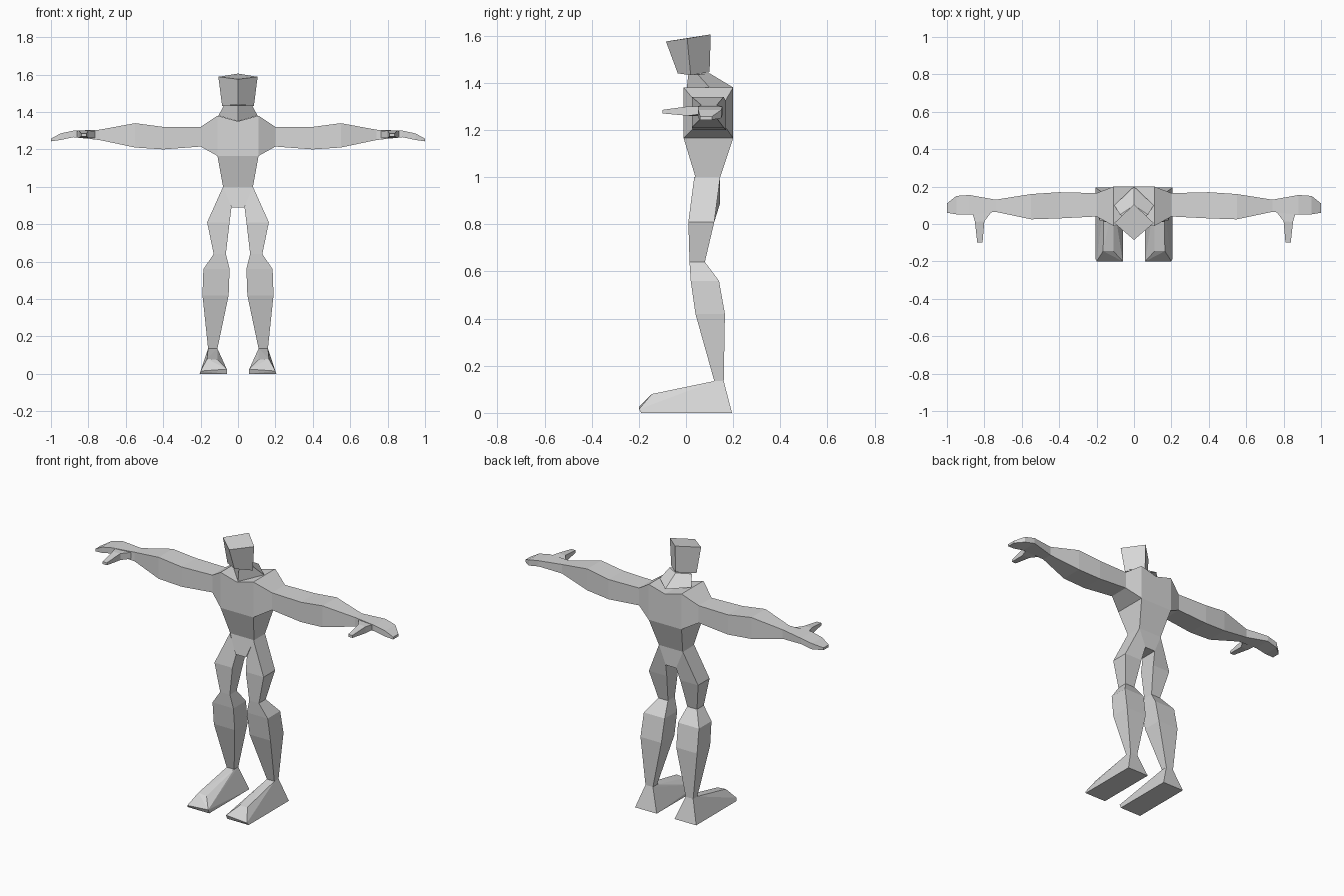
import bpy
import bmesh

# Remove the default cube
default_cube = bpy.data.objects.get("Cube")
if default_cube:
    bpy.data.objects.remove(default_cube, do_unlink=True)

# One plain grey for the whole figure
GREY = (0.68, 0.68, 0.68, 1)
material = bpy.data.materials.new("plain grey")
material.use_nodes = True
material.diffuse_color = GREY
material.node_tree.nodes["Principled BSDF"].inputs["Base Color"].default_value = GREY


def finish(name, bm, mirrored):
    """Turn a bmesh into a flat shaded object, mirrored across x if asked."""
    bmesh.ops.recalc_face_normals(bm, faces=bm.faces)
    mesh = bpy.data.meshes.new(name)
    bm.to_mesh(mesh)
    bm.free()
    mesh.materials.append(material)
    obj = bpy.data.objects.new(name, mesh)
    bpy.context.collection.objects.link(obj)
    if mirrored:
        mirror = obj.modifiers.new("mirror", "MIRROR")
        mirror.use_axis = (True, False, False)
    return obj


def loft(name, rings, mirrored=False, cap_start=True):
    """Skin four-cornered rings into a closed limb."""
    bm = bmesh.new()
    loops = [[bm.verts.new(point) for point in ring] for ring in rings]
    for lower, upper in zip(loops, loops[1:]):
        for i in range(4):
            j = (i + 1) % 4
            bm.faces.new((lower[i], lower[j], upper[j], upper[i]))
    if cap_start:
        bm.faces.new(loops[0])
    bm.faces.new(loops[-1])
    return finish(name, bm, mirrored)


def hull(name, points, mirrored=False):
    """Wrap a faceted skin around a few corner points."""
    bm = bmesh.new()
    verts = [bm.verts.new(point) for point in points]
    bmesh.ops.convex_hull(bm, input=verts)
    bmesh.ops.dissolve_limit(bm, angle_limit=0.02, verts=bm.verts, edges=bm.edges)
    return finish(name, bm, mirrored)


def across(x, front, back, bottom, top):
    """Upright ring at a given x, for arms and hands."""
    return [(x, front, bottom), (x, back, bottom), (x, back, top), (x, front, top)]


def level(inner, outer, front, back, z_inner, z_outer=None):
    """Ring around a vertical limb, optionally sloping from inside to outside."""
    z_outer = z_inner if z_outer is None else z_outer
    return [(inner, front, z_inner), (outer, front, z_outer),
            (outer, back, z_outer), (inner, back, z_inner)]


def diamond(half_width, front, side, back, z_front, z_side, z_back):
    """Ring with its corners on the centre line and at both sides."""
    return [(0, front, z_front), (half_width, side, z_side),
            (0, back, z_back), (-half_width, side, z_side)]


# Chest, shoulders, arms and hands
loft("chest_and_arms", [
    across(0, -0.01, 0.2, 1.165, 1.35),
    across(0.11, -0.01, 0.2, 1.165, 1.38),
    across(0.2, 0.04, 0.165, 1.215, 1.32),
    across(0.4, 0.03, 0.17, 1.2, 1.32),
    across(0.55, 0.025, 0.16, 1.21, 1.34),
    across(0.74, 0.065, 0.13, 1.25, 1.305),
    across(0.88, 0.05, 0.155, 1.265, 1.3),
    across(0.95, 0.052, 0.15, 1.25, 1.285),
    across(1, 0.06, 0.11, 1.243, 1.257),
], mirrored=True, cap_start=False)

# Thumbs pointing forward from the palms
loft("thumbs", [
    [(0.75, 0.08, 1.26), (0.87, 0.08, 1.27), (0.87, 0.08, 1.298), (0.75, 0.08, 1.298)],
    [(0.8, 0.015, 1.26), (0.85, 0.01, 1.26), (0.85, 0.01, 1.3), (0.8, 0.015, 1.3)],
    [(0.81, -0.1, 1.27), (0.838, -0.1, 1.27), (0.838, -0.1, 1.285), (0.81, -0.1, 1.285)],
], mirrored=True)

# Abdomen tapering to the crotch
loft("abdomen", [
    level(-0.11, 0.11, -0.01, 0.2, 1.165),
    level(-0.08, 0.08, 0.04, 0.145, 1),
    level(-0.035, 0.035, 0.025, 0.145, 0.89),
])

# Legs from the sloping hip joint to the ankle
loft("legs", [
    level(0.035, 0.08, 0.035, 0.145, 0.89, 1),
    level(0.045, 0.165, 0.01, 0.12, 0.81),
    level(0.065, 0.13, 0.015, 0.08, 0.64),
    level(0.045, 0.185, 0.02, 0.14, 0.56),
    level(0.05, 0.19, 0.04, 0.165, 0.42),
    level(0.11, 0.16, 0.12, 0.16, 0.135),
], mirrored=True)

# Wedge shaped feet
hull("feet", level(0.06, 0.205, -0.19, 0.195, 0)
     + level(0.11, 0.16, 0.12, 0.16, 0.135)
     + [(0.11, -0.145, 0.075), (0.165, -0.145, 0.08),
        (0.06, -0.2, 0.025), (0.2, -0.2, 0.015)], mirrored=True)

# Flared neck
loft("neck", [
    diamond(0.105, 0, 0.1, 0.2, 1.35, 1.38, 1.38),
    diamond(0.075, 0.01, 0.05, 0.1, 1.435, 1.435, 1.44),
])

# Head, widening upwards with a tilted crown
loft("head", [
    diamond(0.085, -0.035, 0.02, 0.1, 1.44, 1.432, 1.445),
    diamond(0.105, -0.085, 0.005, 0.105, 1.575, 1.588, 1.605),
])
